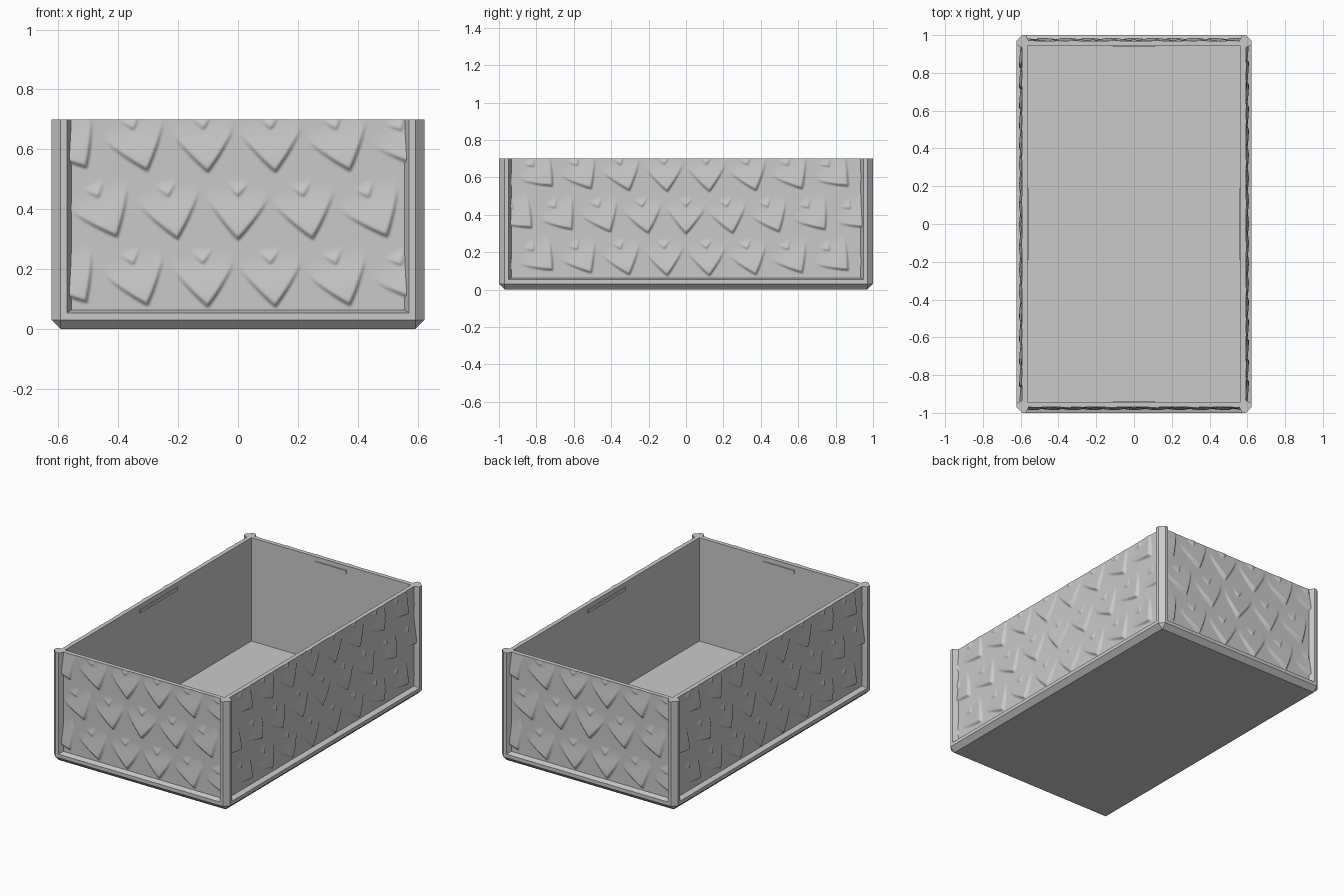
import bpy, bmesh, math
from mathutils import Matrix

cube = bpy.data.objects.get("Cube")
if cube:
    bpy.data.objects.remove(cube, do_unlink=True)

grey = bpy.data.materials.new("plain_grey")
grey.use_nodes = True
colour = (0.59, 0.59, 0.59, 1)
grey.diffuse_color = colour
grey.node_tree.nodes["Principled BSDF"].inputs["Base Color"].default_value = colour

HX, HY, TOP = 0.623, 1.0, 0.70     # outer half sizes and height
CH = 0.03                          # chamfer
FLOOR, FOOT = 0.038, 0.03          # floor height, lower end of the walls
WALL_OUT, WALL_IN = 0.031, 0.058   # panel surface depths below the frame
STEP, PITCH, RELIEF = 0.0059, 0.2257, 0.016


def add_object(name, bm):
    bmesh.ops.recalc_face_normals(bm, faces=bm.faces)
    mesh = bpy.data.meshes.new(name)
    bm.to_mesh(mesh)
    bm.free()
    mesh.materials.append(grey)
    obj = bpy.data.objects.new(name, mesh)
    bpy.context.collection.objects.link(obj)
    return obj


def loft(name, loops):
    """Skin a stack of equal length point loops and cap both ends."""
    bm = bmesh.new()
    rings = [[bm.verts.new(p) for p in loop] for loop in loops]
    for a, b in zip(rings, rings[1:]):
        for i in range(len(a)):
            j = (i + 1) % len(a)
            bm.faces.new((a[i], a[j], b[j], b[i]))
    bm.faces.new(rings[0])
    bm.faces.new(rings[-1])
    bmesh.ops.remove_doubles(bm, verts=bm.verts, dist=1e-5)
    return add_object(name, bm)


def octagon(inset, cut, z):
    x, y = HX - inset, HY - inset
    return [(x, y - cut, z), (x - cut, y, z), (cut - x, y, z), (-x, y - cut, z),
            (-x, cut - y, z), (cut - x, -y, z), (x - cut, -y, z), (x, cut - y, z)]


def smooth(a, b, v):
    t = min(max((v - a) / (b - a), 0), 1)
    return t * t * (3 - 2 * t)


def scale_height(a, b, bevel):
    """Relief of one leaf tip: crisp lower edge, fading out upwards."""
    edge = (b + 0.12 - 1.05 * abs(a) - 2.5 * a * a) * 0.65
    fade = (1 - smooth(-0.1, 0.07, b)) * (1 - smooth(0.08, 0.115, abs(a)))
    return smooth(0, bevel, edge) * fade


def panel(name, half_width, depth, angle):
    """Wall with a scale relief outside and a flat inside, turned into place."""
    scales = []
    for row in range(3):
        pz = 0.185 + 0.225 * row
        for k in range(-5, 6):
            u = (k + (0.5 if row != 1 else 0)) * PITCH
            tilt = math.radians(min(abs(u) * 55, 45))
            scales.append((u, pz, math.cos(tilt), math.sin(tilt)))

    def relief(u, z):
        h = 0
        for su, sz, c, s in scales:
            du, dz = u - su, z - sz
            if abs(du) < 0.17 and abs(dz) < 0.17:
                a, b = du * c + dz * s, dz * c - du * s
                # main scale, then the small notch above it
                h = max(h, scale_height(a, b, 0.013),
                        0.6 * scale_height(a * 3, (b - 0.065) * 3, 0.028))
        return h * RELIEF

    bm = bmesh.new()
    nu, nz = round(2 * half_width / STEP), round((TOP - FOOT) / STEP)
    us = [-half_width + 2 * half_width * i / nu for i in range(nu + 1)]
    rows = []
    for j in range(nz + 1):
        z = FOOT + (TOP - FOOT) * j / nz
        rows.append([bm.verts.new((u, -depth + WALL_OUT - relief(u, z), z)) for u in us])
    for z in (TOP, FOOT):
        rows.append([bm.verts.new((u, -depth + WALL_IN, z)) for u in us])
    for r, q in zip(rows, rows[1:]):
        for i in range(nu):
            bm.faces.new((r[i], r[i + 1], q[i + 1], q[i]))
    bm.transform(Matrix.Rotation(angle, 4, "Z"))
    return add_object(name, bm)


def box(name, size, centre):
    bm = bmesh.new()
    bmesh.ops.create_cube(bm, size=1)
    bm.transform(Matrix.Translation(centre) @ Matrix.Diagonal((*size, 1)))
    return add_object(name, bm)


# Chamfered base tray with a sloped lip and a sunken floor
loft("base", [octagon(CH, 0, 0), octagon(0, CH, CH), octagon(0, CH, 0.053),
              octagon(WALL_OUT, 0.01, 0.063), octagon(0.05, 0, 0.063), octagon(0.05, 0, FLOOR)])

# Four corner posts with bevelled inner sides
profile = [(0, CH), (CH, 0), (0.051, 0), (0.066, WALL_OUT), (WALL_IN, WALL_IN),
           (WALL_OUT, 0.066), (0, 0.051)]
for side, sx in (("left", 1), ("right", -1)):
    for end, sy in (("front", -1), ("back", 1)):
        loft(f"{end}_{side}_post",
             [[(sx * (HX - a), sy * (HY - b), z) for a, b in profile] for z in (CH, TOP)])

# Four patterned walls
walls = [panel("front_wall", HX - 0.055, HY, 0), panel("left_wall", HY - 0.055, HX, math.pi / 2),
         panel("back_wall", HX - 0.055, HY, math.pi), panel("right_wall", HY - 0.055, HX, -math.pi / 2)]

# Latch ribs inside the rim
for s, end, side in ((1, "back", "left"), (-1, "front", "right")):
    box(f"{end}_latch", (0.22, 0.02, 0.02), (0, s * (HY - WALL_IN + 0.004), 0.661))
    box(f"{side}_latch", (0.02, 0.38, 0.02), (s * (HX - WALL_IN + 0.004), 0, 0.661))

# Smooth the relief but keep the wall corners crisp
bpy.ops.object.select_all(action="DESELECT")
for w in walls:
    w.select_set(True)
bpy.context.view_layer.objects.active = walls[0]
bpy.ops.object.shade_smooth_by_angle(angle=math.radians(70))
